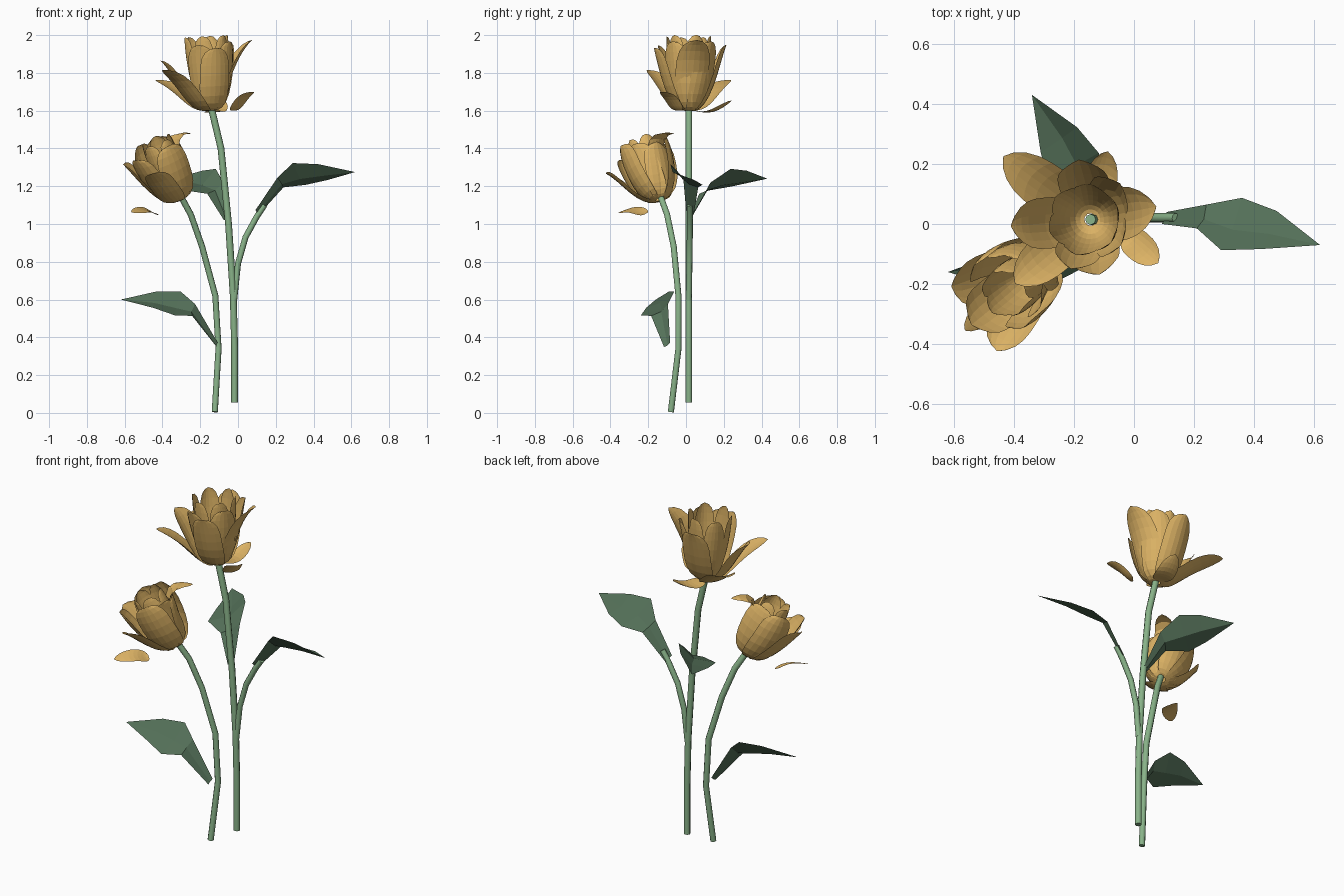
import bpy
import math
from mathutils import Vector, Matrix

if "Cube" in bpy.data.objects:
    bpy.data.objects.remove(bpy.data.objects["Cube"], do_unlink=True)


def material(name, color):
    mat = bpy.data.materials.new(name)
    mat.use_nodes = True
    mat.diffuse_color = (*color, 1)
    mat.node_tree.nodes["Principled BSDF"].inputs["Base Color"].default_value = (*color, 1)
    return mat


GOLD = material("golden petal", (0.72, 0.45, 0.13))
STEM = material("light green stem", (0.25, 0.45, 0.25))
LEAF = material("dark green leaf", (0.09, 0.165, 0.10))


def add_mesh(name, verts, faces, mat):
    mesh = bpy.data.meshes.new(name)
    mesh.from_pydata(verts, [], faces)
    mesh.materials.append(mat)
    obj = bpy.data.objects.new(name, mesh)
    bpy.context.collection.objects.link(obj)


def grid_faces(rows, cols):
    return [(i * cols + j, i * cols + j + 1, (i + 1) * cols + j + 1, (i + 1) * cols + j)
            for i in range(rows - 1) for j in range(cols - 1)]


def tube(name, points, radius):
    """Round stem following a path of points."""
    curve = bpy.data.curves.new(name, "CURVE")
    curve.dimensions = "3D"
    curve.bevel_depth = radius
    curve.bevel_resolution = 2
    curve.use_fill_caps = True
    spline = curve.splines.new("POLY")
    spline.points.add(len(points) - 1)
    for p, co in zip(spline.points, points):
        p.co = (*co, 1)
    curve.materials.append(STEM)
    obj = bpy.data.objects.new(name, curve)
    bpy.context.collection.objects.link(obj)


def leaf(name, midrib, widths, side):
    """Folded leaf: a midrib with an edge on either side, sharp at the tip."""
    side = Vector(side).normalized()
    verts = []
    for i, (point, w) in enumerate(zip(midrib, widths)):
        mid = Vector(point)
        ahead = Vector(midrib[min(i + 1, len(midrib) - 1)]) - Vector(midrib[max(i - 1, 0)])
        normal = ahead.cross(side).normalized()
        normal *= math.copysign(1, normal.z)
        verts += [mid - side * w, mid - normal * w * 0.3, mid + side * w]
    add_mesh(name, verts, grid_faces(len(midrib), 3), LEAF)


def petal(name, origin, axis, angle, belly, reach, height, width, lift=None, cup=0.35):
    """Rounded petal whose spine is a Bezier swept out from the flower axis."""
    rows, cols = 13, 7
    lift = height * 0.7 if lift is None else lift
    turn = Vector((0, 0, 1)).rotation_difference(Vector(axis)).to_matrix()
    turn = turn @ Matrix.Rotation(math.radians(angle), 3, "Z")
    control = [Vector(c) for c in ((0.02, 0), (belly * 0.75, 0), (belly, lift), (reach, height))]
    verts = []
    for i in range(rows):
        t = (1 - math.cos(math.pi * i / (rows - 1))) / 2
        spine = sum((c * math.comb(3, k) * t ** k * (1 - t) ** (3 - k)
                     for k, c in enumerate(control)), Vector((0, 0)))
        along = 2 * t ** 1.2 - 1
        power = 2.5 if along < 0 else 3.8   # blunter at the tip than at the base
        half = width * math.sqrt(max(0.0005, 1 - abs(along) ** power))
        for j in range(cols):
            s = 2 * j / (cols - 1) - 1
            local = Vector((spine.x - cup * half * s * s, half * s, spine.y))
            verts.append(Vector(origin) + turn @ local)
    add_mesh(name, verts, grid_faces(rows, cols), GOLD)


def flower(name, origin, axis, outer, inner_count, inner):
    for i, spec in enumerate(outer):
        petal(f"{name}_outer_petal_{i + 1}", origin, axis, *spec)
    for i in range(inner_count):
        petal(f"{name}_inner_petal_{i + 1}", origin, axis, 20 + 360 * i / inner_count, *inner)


# Stems
tube("tall_stem", [(-0.018, 0.015, 0.055), (-0.018, 0.015, 0.35), (-0.025, 0.015, 0.62),
                   (-0.05, 0.015, 1.0), (-0.09, 0.015, 1.4), (-0.145, 0.015, 1.63)], 0.018)
tube("side_branch", [(-0.02, 0.015, 0.6), (0.0, 0.018, 0.79), (0.04, 0.02, 0.93),
                     (0.1, 0.02, 1.04), (0.14, 0.02, 1.1)], 0.016)
tube("short_stem", [(-0.123, -0.08, 0.005), (-0.103, -0.04, 0.34), (-0.12, -0.04, 0.62),
                    (-0.19, -0.065, 0.88), (-0.25, -0.1, 1.05), (-0.31, -0.14, 1.16)], 0.017)

# Leaves
leaf("branch_leaf", [(0.1, 0.02, 1.06), (0.225, 0.025, 1.22), (0.325, 0, 1.265),
                     (0.45, -0.02, 1.275), (0.62, -0.07, 1.275)],
     (0.025, 0.05, 0.11, 0.08, 0), (0.035, 0.088, -0.058))
leaf("rear_leaf", [(-0.06, 0.02, 1.03), (-0.12, 0.1, 1.19), (-0.2, 0.18, 1.235),
                   (-0.25, 0.28, 1.24), (-0.34, 0.43, 1.24)],
     (0.02, 0.06, 0.115, 0.085, 0), (0.65, 0.45, 0.45))
leaf("lower_leaf", [(-0.11, -0.1, 0.36), (-0.235, -0.14, 0.545), (-0.32, -0.15, 0.58),
                    (-0.44, -0.15, 0.6), (-0.62, -0.16, 0.6)],
     (0.02, 0.055, 0.11, 0.075, 0), (0.03, 0.175, 0.125))

# Tall open flower: angle, belly, reach, height, width
flower("tall_flower", (-0.145, 0.015, 1.6), (-0.06, 0, 1), [
    (10, 0.11, 0.245, 0.36, 0.09),
    (-75, 0.16, 0.19, 0.33, 0.08),
    (-35, 0.14, 0.15, 0.36, 0.075),
    (45, 0.14, 0.17, 0.36, 0.08),
    (95, 0.16, 0.2, 0.35, 0.085),
    (143, 0.17, 0.35, 0.18, 0.08),
    (185, 0.17, 0.25, 0.28, 0.085),
    (222, 0.17, 0.32, 0.23, 0.075),
    (255, 0.14, 0.17, 0.35, 0.075),
    (75, 0.12, 0.235, 0.05, 0.055, -0.04),
], 6, (0.12, 0.12, 0.395, 0.055))

# Short leaning flower, with one petal curled over the top
flower("short_flower", (-0.31, -0.14, 1.13), (-0.13, -0.1, 0.33), [
    (-25, 0.095, 0.12, 0.3, 0.085),
    (35, 0.11, 0.12, 0.28, 0.085),
    (90, 0.155, 0.13, 0.33, 0.09),
    (140, 0.17, 0.14, 0.33, 0.09),
    (180, 0.17, 0.21, 0.29, 0.085),
    (222, 0.17, 0.18, 0.32, 0.09),
    (252, 0.17, 0.24, 0.25, 0.075),
    (295, 0.145, 0.13, 0.33, 0.09),
    (43, 0.05, 0.24, 0.27, 0.055, 0.43),
], 5, (0.1, 0.08, 0.35, 0.055))

# Falling petals
petal("upper_falling_petal", (-0.04, -0.025, 1.6), (0, 0, 1), -41, 0.08, 0.16, 0.1, 0.05)
petal("lower_falling_petal", (-0.42, -0.2, 1.055), (0.22, -0.3, 1), 226, 0.08, 0.21, 0.02,
      0.045, 0.05)
